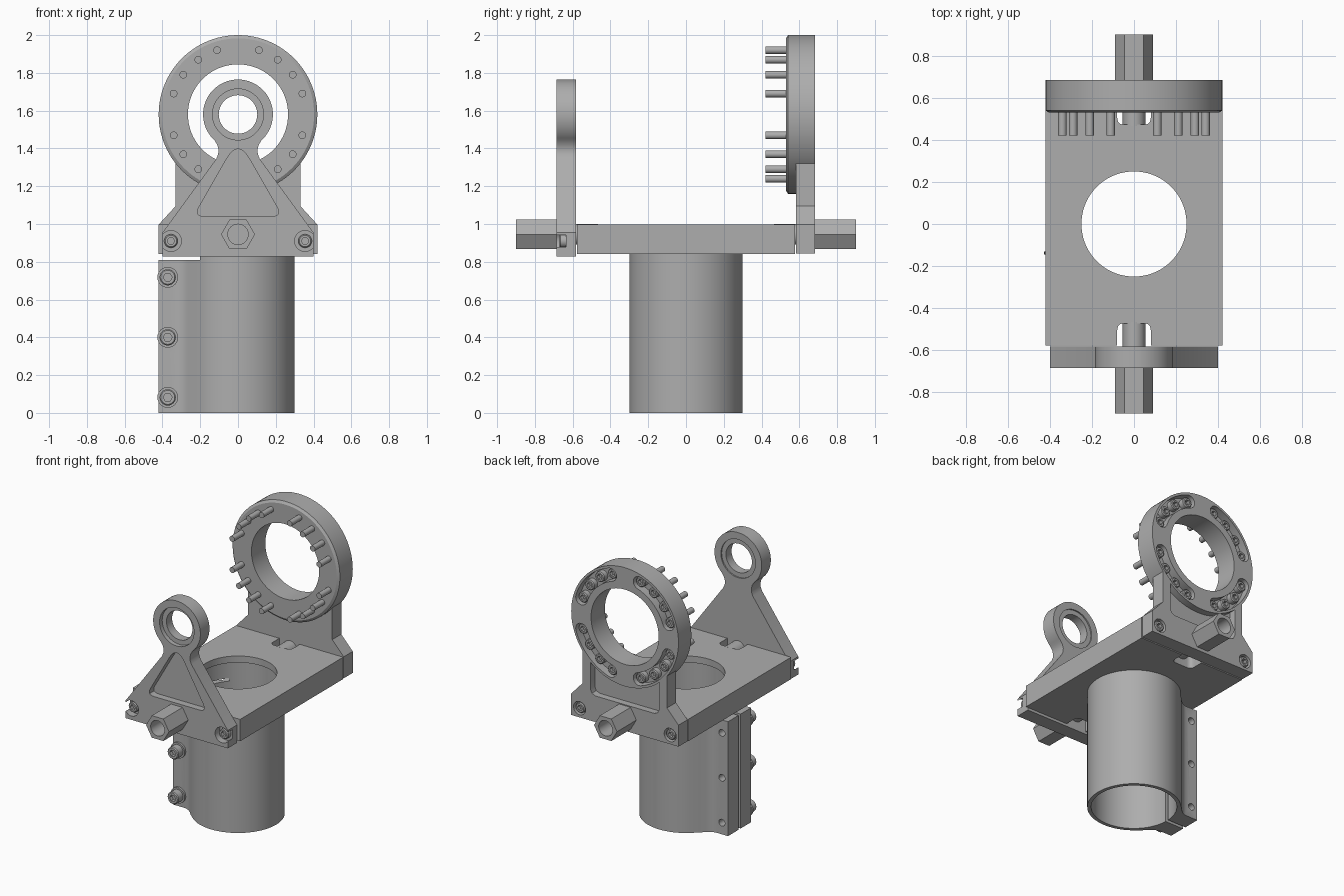
import bpy, bmesh
from math import sin, cos, pi, radians
from mathutils import Vector

cube = bpy.data.objects.get("Cube")
if cube:
    bpy.data.objects.remove(cube)

grey = bpy.data.materials.new("machined_grey")
grey.use_nodes = True
colour = (0.42, 0.42, 0.42, 1)
grey.diffuse_color = colour
grey.node_tree.nodes["Principled BSDF"].inputs["Base Color"].default_value = colour


def arc(cx, cy, r, start, end, n=24):
    angles = [radians(start + (end - start) * i / n) for i in range(n + 1)]
    return [(cx + r * cos(a), cy + r * sin(a)) for a in angles]


def rounded(corners, n=6):
    """Round each (x, y, distance) corner of a polygon."""
    out = []
    for i, (x, y, d) in enumerate(corners):
        p = Vector((x, y))
        before = Vector(corners[i - 1][:2])
        after = Vector(corners[(i + 1) % len(corners)][:2])
        a = p + (before - p).normalized() * d
        b = p + (after - p).normalized() * d
        for k in range(n + 1):
            t = k / n
            out.append(tuple(a * (1 - t) ** 2 + p * 2 * t * (1 - t) + b * t * t))
    return out


def mirrored(half):
    return half + [(-x, y) for x, y in reversed(half)]


def finish(name, bm):
    bmesh.ops.remove_doubles(bm, verts=bm.verts, dist=1e-5)
    bmesh.ops.recalc_face_normals(bm, faces=bm.faces)
    mesh = bpy.data.meshes.new(name)
    bm.to_mesh(mesh)
    bm.free()
    mesh.materials.append(grey)
    obj = bpy.data.objects.new(name, mesh)
    bpy.context.collection.objects.link(obj)
    return obj


def place(axis, u, v, w):
    return (u, w, v) if axis == "y" else (u, v, w)


def prism(name, outline, low, high, axis="y"):
    bm = bmesh.new()
    rings = [[bm.verts.new(place(axis, u, v, w)) for u, v in outline] for w in (low, high)]
    n = len(outline)
    for i in range(n):
        j = (i + 1) % n
        bm.faces.new((rings[0][i], rings[0][j], rings[1][j], rings[1][i]))
    for ring in rings:
        bm.faces.new(ring)
    return finish(name, bm)


def lathe(name, profile, centre=(0, 0), axis="y", sides=64, hollow=False):
    """Turn (radius, position) pairs about an axis; hollow closes the profile."""
    bm = bmesh.new()
    rings = []
    for r, w in profile:
        circle = [2 * pi * i / sides for i in range(sides)]
        rings.append([bm.verts.new(place(axis, centre[0] + r * cos(a), centre[1] + r * sin(a), w))
                      for a in circle])
    pairs = list(zip(rings, rings[1:]))
    if hollow:
        pairs.append((rings[-1], rings[0]))
    else:
        bm.faces.new(rings[0])
        bm.faces.new(rings[-1])
    for p, q in pairs:
        for i in range(sides):
            j = (i + 1) % sides
            bm.faces.new((p[i], p[j], q[j], q[i]))
    return finish(name, bm)


def rod(name, r, low, high, centre=(0, 0), axis="y", sides=48):
    return lathe(name, [(r, low), (r, high)], centre, axis, sides)


def box(name, x0, x1, y0, y1, z0, z1):
    return prism(name, [(x0, z0), (x1, z0), (x1, z1), (x0, z1)], y0, y1)


def combine(target, tools, operation="DIFFERENCE"):
    for tool in tools:
        tool.hide_render = True
        mod = target.modifiers.new("cut", "BOOLEAN")
        mod.operation = operation
        mod.solver = "EXACT"
        mod.object = tool
        bpy.context.view_layer.objects.active = target
        bpy.ops.object.modifier_apply(modifier=mod.name)
        bpy.data.objects.remove(tool)


def copies(source, places, turn=0):
    for i, spot in enumerate(places):
        obj = source if i == 0 else source.copy()
        if i:
            bpy.context.collection.objects.link(obj)
        obj.location = spot
        obj.rotation_euler.z = turn


def cap_screw(name, shaft, length, head, height, washer=0):
    profile = [(shaft, -length), (shaft, 0)]
    if washer:
        profile += [(washer, 0), (washer, 0.015), (head, 0.015)]
    else:
        profile += [(head, 0)]
    profile += [(head, height - 0.006), (head - 0.006, height)]
    screw = lathe(name, profile, sides=24)
    combine(screw, [rod("socket", head * 0.55, height - 0.025, height + 0.01, sides=6)])
    return screw


# Base plate with central bore and a slot at each end
plate = box("base_plate", -0.42, 0.42, -0.577, 0.577, 0.842, 0.997)
slots = []
for s in (-1, 1):
    slot = rounded([(-0.08, s * 0.7, 0), (0.08, s * 0.7, 0),
                    (0.08, s * 0.472, 0.035), (-0.08, s * 0.472, 0.035)])
    slots.append(prism("slot", slot, 0.8, 1.1, "z"))
combine(plate, [rod("bore", 0.25, 0.8, 1.1, axis="z", sides=96),
                rod("bore_step", 0.275, 0.8, 0.95, axis="z", sides=96)] + slots)

# Split clamp tube with two ears
flank = [(-0.235, 0.193), (-0.265, 0.162), (-0.29, 0.142), (-0.32, 0.13), (-0.42, 0.13)]
outline = arc(0, 0, 0.3, -132, 132, 72) + flank + [(x, -y) for x, y in reversed(flank)]
tube = prism("clamp_tube", outline, 0, 0.81, "z")
screw_heights = (0.082, 0.4, 0.718)
combine(tube, [rod("tube_bore", 0.275, -0.1, 0.9, axis="z", sides=96),
               box("split", -0.5, -0.2, -0.012, 0.012, -0.1, 0.9)]
        + [rod("ear_hole", 0.024, -0.2, 0.2, (-0.372, z), sides=24) for z in screw_heights])
neck = lathe("tube_neck", [(0.3, 0.81), (0.3, 0.85), (0.275, 0.85), (0.275, 0.81)],
             axis="z", sides=96, hollow=True)
combine(neck, [box("relief", -0.5, -0.2, -0.5, 0.5, 0.8, 0.83)])
copies(cap_screw("clamp_screw", 0.022, 0.2, 0.043, 0.07, 0.055),
       [(-0.372, -0.13, z) for z in screw_heights], pi)

# Front bracket: tapered arm with a bearing eye
half = [(0.4, 0.828), (0.4, 0.955), (0.392, 0.965), (0.115, 1.345), (0.105, 1.37),
        (0.103, 1.395), (0.11, 1.42)] + arc(0, 1.58, 0.185, -48, 90)[:-1]
front = prism("front_bracket", mirrored(half), -0.685, -0.583)
window = rounded([(-0.235, 1.04, 0.06), (0.235, 1.04, 0.06), (0, 1.45, 0.12)])
combine(front, [prism("window", window, -0.8, -0.635),
                rod("eye", 0.102, -0.8, -0.4, (0, 1.58)),
                rod("eye_front_step", 0.135, -0.8, -0.655, (0, 1.58)),
                rod("eye_back_step", 0.135, -0.592, -0.4, (0, 1.58))]
        + [rod("seat", 0.055, -0.8, -0.635, (x, 0.91)) for x in (-0.355, 0.355)])
copies(cap_screw("front_bracket_screw", 0.02, 0.04, 0.036, 0.035),
       [(x, -0.635, 0.91) for x in (-0.355, 0.355)], pi)

# Rear bracket: shouldered foot carrying a large ring
half = [(0.42, 0.845), (0.42, 0.997), (0.33, 1.095), (0.33, 1.33)]
rear = prism("rear_bracket", mirrored(half), 0.583, 0.684)
ring = lathe("ring", [(0.403, 0.529), (0.42, 0.54), (0.42, 0.684)], (0, 1.58), sides=96)
combine(rear, [ring], "UNION")
pocket = [(-0.27, 1.07), (-0.258, 1.042), (-0.23, 1.03), (0.23, 1.03), (0.258, 1.042),
          (0.27, 1.07)] + arc(0, 1.58, 0.42, -50, -130)
cuts = [rod("ring_bore", 0.265, 0.4, 0.8, (0, 1.58), sides=96),
        prism("foot_pocket", pocket, 0.635, 0.8)]
r, w = 0.358, 0.045
for q in range(0, 360, 90):
    a, b = q + 18, q + 72
    first = (r * cos(radians(a)), 1.58 + r * sin(radians(a)))
    last = (r * cos(radians(b)), 1.58 + r * sin(radians(b)))
    shape = (arc(0, 1.58, r + w, a, b) + arc(*last, w, b, b + 180, 10)[1:-1]
             + arc(0, 1.58, r - w, b, a) + arc(*first, w, a + 180, a + 360, 10)[1:-1])
    cuts.append(prism("arc_pocket", shape, 0.625, 0.8))
cuts += [rod("seat", 0.047, 0.64, 0.8, (x, 0.91)) for x in (-0.355, 0.355)]
combine(rear, cuts)
copies(cap_screw("rear_bracket_screw", 0.02, 0.04, 0.036, 0.04),
       [(x, 0.64, 0.91) for x in (-0.355, 0.355)])

# Ring screws, their shafts standing out of the ring's inner face
angles = [radians(18 * i) for i in range(20) if i % 5]
copies(cap_screw("ring_screw", 0.02, 0.205, 0.036, 0.042),
       [(r * cos(a), 0.625, 1.58 + r * sin(a)) for a in angles])

# Hexagonal spacers with threaded studs
for s, side in ((-1, "front"), (1, "rear")):
    spacer = rod(side + "_hex_spacer", 0.09, s * 0.68, s * 0.9, (0, 0.945), sides=6)
    combine(spacer, [rod("thread", 0.054, s * 0.76, s * 1.0, (0, 0.945), sides=32)])
    rod(side + "_stud", 0.054, s * 0.465, s * 0.6, (0, 0.945), sides=32)

# Smooth curved walls, keep machined edges sharp
bpy.ops.object.select_all(action="DESELECT")
for obj in bpy.context.scene.objects:
    if obj.type == "MESH":
        obj.select_set(True)
        bpy.context.view_layer.objects.active = obj
bpy.ops.object.shade_smooth_by_angle(angle=radians(30))
